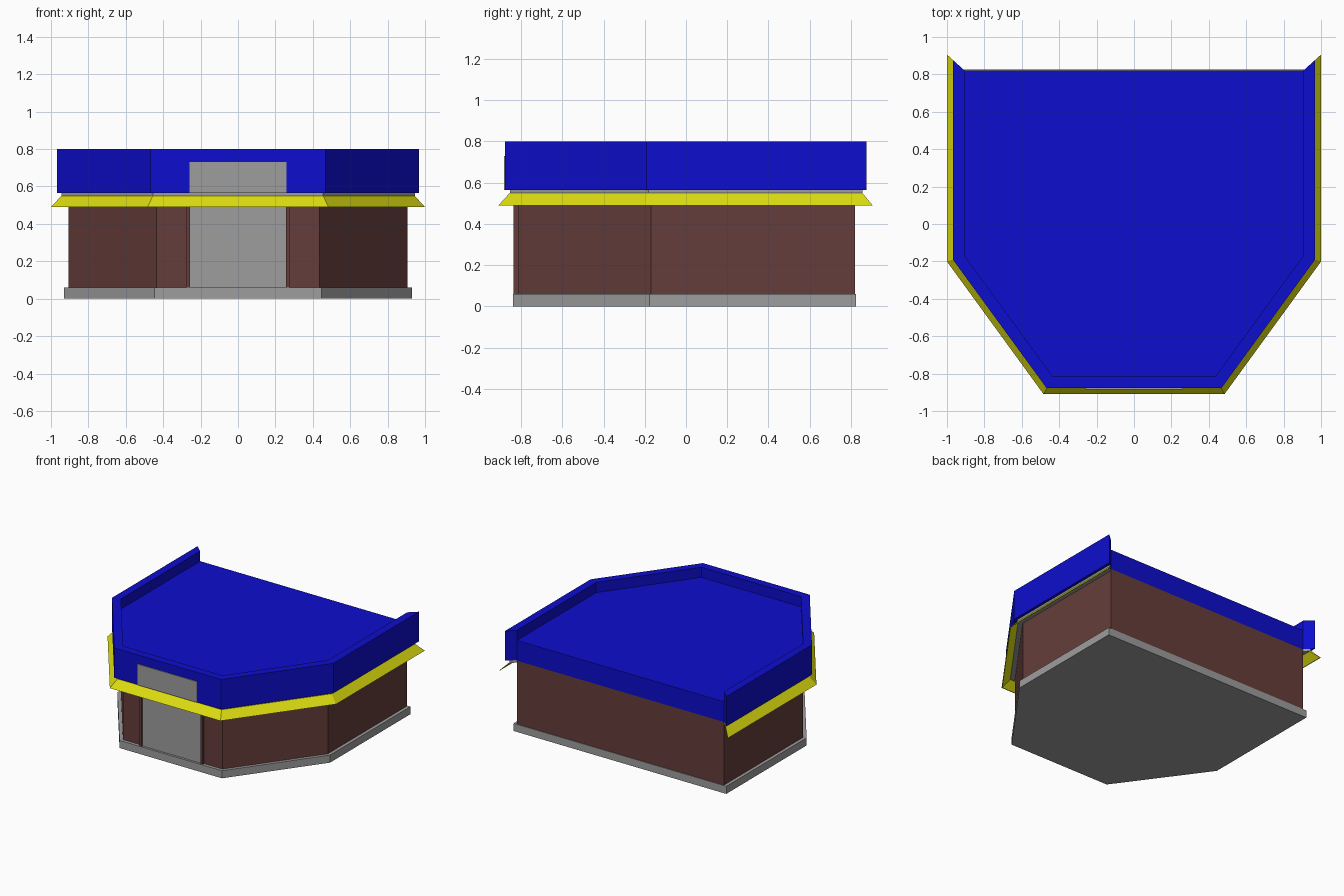
import bpy
import bmesh

cube = bpy.data.objects.get("Cube")
if cube:
    bpy.data.objects.remove(cube)


def material(name, rgb):
    m = bpy.data.materials.new(name)
    m.use_nodes = True
    m.diffuse_color = (*rgb, 1)
    bsdf = next(n for n in m.node_tree.nodes if n.type == "BSDF_PRINCIPLED")
    bsdf.inputs["Base Color"].default_value = (*rgb, 1)
    return m


blue = material("roof blue", (0.004, 0.004, 0.62))
yellow = material("awning yellow", (0.72, 0.72, 0.005))
brown = material("brick brown", (0.13, 0.048, 0.043))
grey = material("concrete grey", (0.34, 0.34, 0.34))


def finish(name, bm, mat):
    bmesh.ops.recalc_face_normals(bm, faces=bm.faces)
    mesh = bpy.data.meshes.new(name)
    bm.to_mesh(mesh)
    bm.free()
    mesh.materials.append(mat)
    obj = bpy.data.objects.new(name, mesh)
    bpy.context.collection.objects.link(obj)
    return obj


def outline(d, back=0.9):
    """Plan from back left round the front to back right, pushed out by d."""
    half = [(0.905 + d, 0.82 + back * d),
            (0.905 + d, -0.17 - 0.325 * d),
            (0.435 + 0.51 * d, -0.815 - d)]
    return half + [(-x, y) for x, y in reversed(half)]


def loft(name, rings, mat, closed_profile):
    """Skin rings of plan points: stacked prism, or open sweep of a profile."""
    bm = bmesh.new()
    rows = [[bm.verts.new(p) for p in ring] for ring in rings]
    count, n = len(rows), len(rows[0])
    for i in range(count if closed_profile else count - 1):
        a, b = rows[i], rows[(i + 1) % count]
        for j in range(n - 1 if closed_profile else n):
            k = (j + 1) % n
            bm.faces.new((a[j], a[k], b[k], b[j]))
    if closed_profile:
        bm.faces.new([r[0] for r in rows])
        bm.faces.new([r[-1] for r in rows])
    else:
        bm.faces.new(rows[0])
        bm.faces.new(rows[-1])
    return finish(name, bm, mat)


def prism(name, d, z0, z1, mat, back=0.2):
    return loft(name, [[(x, y, z) for x, y in outline(d, back)] for z in (z0, z1)],
                mat, False)


def sweep(name, profile, mat):
    return loft(name, [[(x, y, z) for x, y in outline(d)] for d, z in profile],
                mat, True)


def box(name, x0, x1, y0, y1, z0, z1, mat):
    bm = bmesh.new()
    bmesh.ops.create_cube(bm, size=1)
    for v in bm.verts:
        v.co = (x1 if v.co.x > 0 else x0,
                y1 if v.co.y > 0 else y0,
                z1 if v.co.z > 0 else z0)
    return finish(name, bm, mat)


# Building body
prism("plinth", 0.025, 0, 0.06, grey)
prism("walls", 0, 0.06, 0.56, brown)
prism("roof_deck", 0, 0.56, 0.72, blue)

# Trim open at the back with mitred ends
sweep("parapet", [(0, 0.565), (0.063, 0.565), (0.063, 0.8), (0, 0.8)], blue)
sweep("soffit_strip", [(0, 0.545), (0.04, 0.545), (0.04, 0.565), (0, 0.565)], grey)
sweep("awning", [(0.04, 0.55), (0.095, 0.49), (0.09, 0.49), (0.035, 0.545)], yellow)

# Entrance and sign plate
box("door", -0.257, 0.257, -0.823, -0.814, 0.06, 0.545, grey)
for side, name in ((1, "left"), (-1, "right")):
    xs = sorted((side * 0.257, side * 0.275))
    box(name + "_door_post", *xs, -0.836, -0.81, 0.06, 0.545, brown)
box("sign_plate", -0.26, 0.26, -0.884, -0.877, 0.565, 0.73, grey)
